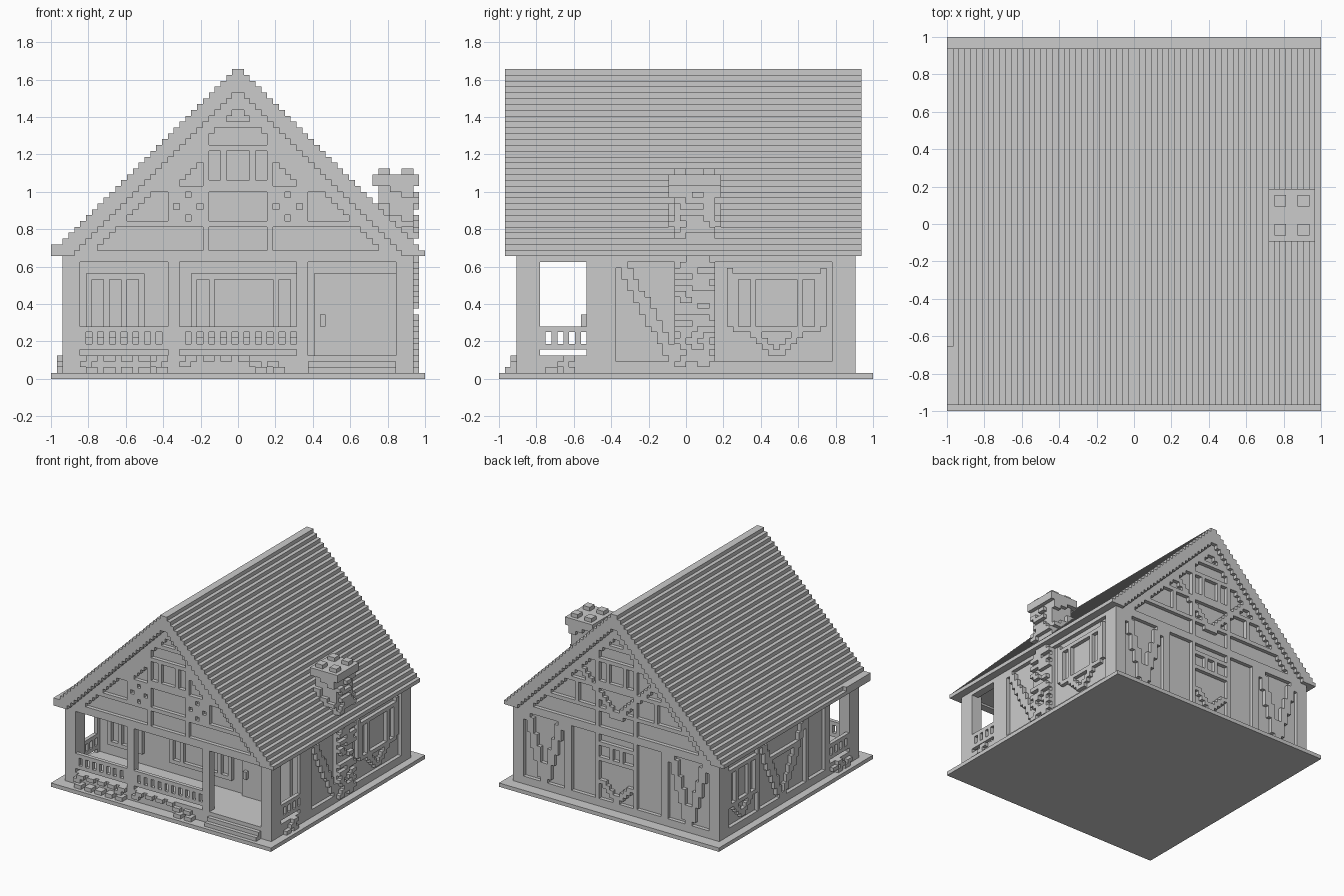
import bpy
import bmesh
import random
from math import floor
from mathutils import Matrix

random.seed(4)
UNIT = 1 / 32            # one block
EAVE, PEAK, INNER = 21, 53, 49

if "Cube" in bpy.data.objects:
    bpy.data.objects.remove(bpy.data.objects["Cube"])

grey = bpy.data.materials.new("plain grey")
grey.use_nodes = True
grey.diffuse_color = (0.6, 0.6, 0.6, 1)
grey.node_tree.nodes["Principled BSDF"].inputs["Base Color"].default_value = grey.diffuse_color


def finish(name, bm):
    bmesh.ops.recalc_face_normals(bm, faces=bm.faces)
    mesh = bpy.data.meshes.new(name)
    bm.transform(Matrix.Scale(UNIT, 4))
    bm.to_mesh(mesh)
    bm.free()
    mesh.materials.append(grey)
    bpy.context.collection.objects.link(bpy.data.objects.new(name, mesh))


def boxes(name, items):
    """One object from boxes given as (x0, x1, y0, y1, z0, z1) in blocks."""
    bm = bmesh.new()
    for x0, x1, y0, y1, z0, z1 in items:
        place = Matrix.Translation(((x0 + x1) / 2, (y0 + y1) / 2, (z0 + z1) / 2))
        size = Matrix.Diagonal((x1 - x0, y1 - y0, z1 - z0, 1))
        bmesh.ops.create_cube(bm, size=1, matrix=place @ size)
    finish(name, bm)


def extrude_profile(name, half, y0, y1):
    """Mirror a half profile (x, z) and extrude it along y."""
    points = list(dict.fromkeys(half + [(-x, z) for x, z in reversed(half)]))
    bm = bmesh.new()
    face = bm.faces.new([bm.verts.new((x, y0, z)) for x, z in points])
    out = bmesh.ops.extrude_face_region(bm, geom=[face])
    moved = [v for v in out["geom"] if isinstance(v, bmesh.types.BMVert)]
    bmesh.ops.translate(bm, verts=moved, vec=(0, y1 - y0, 0))
    finish(name, bm)


def stairs(top, count):
    return [(i + k, max(EAVE, top - i)) for i in range(count) for k in (0, 1)]


def front(y):
    return lambda u0, u1, z0, z1: (u0, u1, y, y + 1, z0, z1)


def side(x):
    return lambda u0, u1, z0, z1: (x, x + 1, u0, u1, z0, z1)


def inside(rects, u, z):
    return any(a < u < b and c < z < d for a, b, c, d in rects)


def on_brace(braces, u, z):
    for u0, z0, u1, z1 in braces:
        t = (z - z0) / (z1 - z0)
        if 0 <= t <= 1 and abs(u - (u0 + (u1 - u0) * t)) < 1.1:
            return True
    return False


def relief(name, put, u_span, z_span, raised):
    """Raised timber pattern: block runs per row, merged where rows repeat."""
    items, active = [], {}
    for z in range(z_span[0], z_span[1] + 1):
        runs, start = [], None
        for u in range(u_span[0], u_span[1] + 1):
            solid = z < z_span[1] and u < u_span[1] and raised(u + .5, z + .5)
            if solid and start is None:
                start = u
            elif not solid and start is not None:
                runs.append((start, u))
                start = None
        for run in [r for r in active if r not in runs]:
            items.append(put(*run, active.pop(run), z))
        for run in runs:
            active.setdefault(run, z)
    boxes(name, items)


def timber(panels, braces=(), frames=(), panes=(), mirror=False):
    def raised(u, z):
        u = abs(u) if mirror else u
        wood = not inside(panels, u, z) or on_brace(braces, u, z) or inside(frames, u, z)
        return wood and not inside(panes, u, z)
    return raised


# Ground slab, porch floor and house body
boxes("ground_slab", [(-32, 32, -32, 32, 0, 1)])
boxes("porch_floor", [(-30, 30, -29, -16, 1, 4)])
boxes("house_body", [(-29, 29, -16, 28, 1, EAVE)])
boxes("entrance_steps", [(12, 27, -31, -29, 1, 2), (12, 27, -30, -29, 2, 3)])

# Stepped roof and the gable block below it
extrude_profile("roof", stairs(PEAK, 32) + stairs(INNER, 32)[::-1], -31, 30)
extrude_profile("gable_block", stairs(INNER, 28) + [(28, EAVE - .5)], -28, 28)
boxes("eave_corner", [(-32, -31, -31, -21, 22, 23)])

# Gable timbers
rows = [(0, 5, 22, 26), (0, 5, 27, 32), (0, 2, 34, 39), (3, 5, 34, 39), (0, 5, 40, 43),
        (0, 5, 44, 49), (6, 27, 22, 26), (6, 11, 27, 32), (12, 22, 27, 32),
        (6, 17, 33, 39), (6, 10, 40, 43)]
crosses = [(6, 27, 11, 32), (11, 27, 6, 32), (12, 33, 6, 39)]
big_vee = [(0, 25, 13, 39)]


def gable(braces):
    pattern = timber(rows, braces, mirror=True)

    def raised(u, z):
        rise = floor(abs(u)) + floor(z)
        return rise < INNER and (rise > INNER - 4 or pattern(u, z))
    return raised


relief("front_gable_timbers", front(-29), (-28, 28), (22, INNER), gable(crosses))
relief("back_gable_timbers", front(28), (-28, 28), (22, INNER), gable(big_vee))

# Back wall
relief("back_wall_timbers", front(28), (-30, 30), (1, 22), timber(
    [(0, 5, 3, 13), (0, 5, 14, 20), (6, 13, 3, 20), (15, 27, 3, 20)],
    [(16, 20, 21, 3), (26, 20, 21, 3), (4, 8, 0, 3)],
    [(0, 5, 17, 18), (1, 2, 14, 18)], mirror=True))

# Right wall with a window
panes = [(9, 11, 9, 17), (12, 19, 9, 17), (20, 22, 9, 17)]
relief("right_wall_timbers", side(29), (-17, 29), (1, EAVE), timber(
    [(-12, -2, 3, 20), (5, 25, 3, 20)],
    [(-11, 20, -2, 3), (12, 8, 15, 4), (19, 8, 16, 4)],
    [(8, 23, 8, 18), (7, 8, 9, 19), (23, 24, 9, 19)], panes))

# Left wall with a window
relief("left_wall_timbers", side(-30), (-17, 29), (1, EAVE), timber(
    [(-15, -8, 3, 20), (-7, 12, 3, 20), (13, 25, 3, 20)],
    [(-7, 20, 2, 3), (11, 20, 3, 3), (16, 8, 19, 4), (22, 8, 19, 4)],
    [(13, 25, 8, 18), (-4, 8, 14, 15)],
    [(14, 16, 9, 17), (17, 21, 9, 17), (22, 24, 9, 17)]))

# Porch wall: window frames and door
frames = [(-26, -16, 7, 18), (-8, 10, 7, 18), (13, 27, 4, 18)]
glass = [(a, a + 2, 8, 17) for a in (-25, -22, -19, -7, 7)] + [(-4, 6, 8, 17)]
relief("porch_windows_and_door", front(-17), (-30, 30), (4, EAVE),
       lambda u, z: inside(frames, u, z) and not inside(glass, u, z) or abs(u) > 29)
boxes("door_handle", [(14, 15, -18, -17, 9, 11)])

# Porch posts and beams
posts = []
for s in (-1, 1):
    for inner, outer, back in ((27, 30, -25), (10, 12, -27)):
        x0, x1 = sorted((s * inner, s * outer))
        posts.append((x0, x1, -29, back, 1, EAVE))
    x0, x1 = sorted((s * 28, s * 30))
    posts.append((x0, x1, -25, -17, 20, EAVE))
boxes("porch_posts", posts + [(-30, 30, -29, -27, 20, 22)])

# Railings, and loose stones below them
railing, stones = [], []
spans = [(front(-29), front, -27, -12), (front(-29), front, -10, 10),
         (side(29), side, -25, -17), (side(-30), side, -25, -17)]
for index, (put, kind, a, b) in enumerate(spans):
    railing += [put(a, b, 8, 9), put(a, b, 5, 6)]
    railing += [put(u, u + 1, 6, 8) for u in range(a, b, 2)]
    outer = kind(30) if index == 2 else kind(-31 if index == 3 else -30)
    for z in (1, 2, 3):
        for u in range(a + z % 2, b - 1, 3):
            if random.random() < .65:
                stones.append(outer(u, u + 2, z, z + 1))
                if z == 1 and kind is front:
                    stones.append(front(-31)(u, u + 2, z, z + 1))
boxes("porch_railings", railing)
boxes("foundation_stones", stones)

# Chimney: shaft, cap, pots and projecting bricks
boxes("chimney_shaft", [(24, 30, -2, 5, 1, 33)])
boxes("chimney_cap", [(23, 31, -3, 6, 33, 35)])
boxes("chimney_pots", [(x, x + 2, y, y + 2, 35, 36) for x in (24, 28) for y in (-2, 3)])
bricks = []
for z in range(2, 33):
    for k in range(3):
        if random.random() < .6 and not EAVE <= z < 24:
            y = -2 + 2 * k + z % 2
            bricks.append(side(30)(y, y + 2 - (y > 3), z, z + 1))
        if z > 23 and random.random() < .45:
            x = 24 + 2 * k
            bricks += [front(y)(x, x + 2, z, z + 1) for y in (-3, 5)]
boxes("chimney_bricks", bricks)
